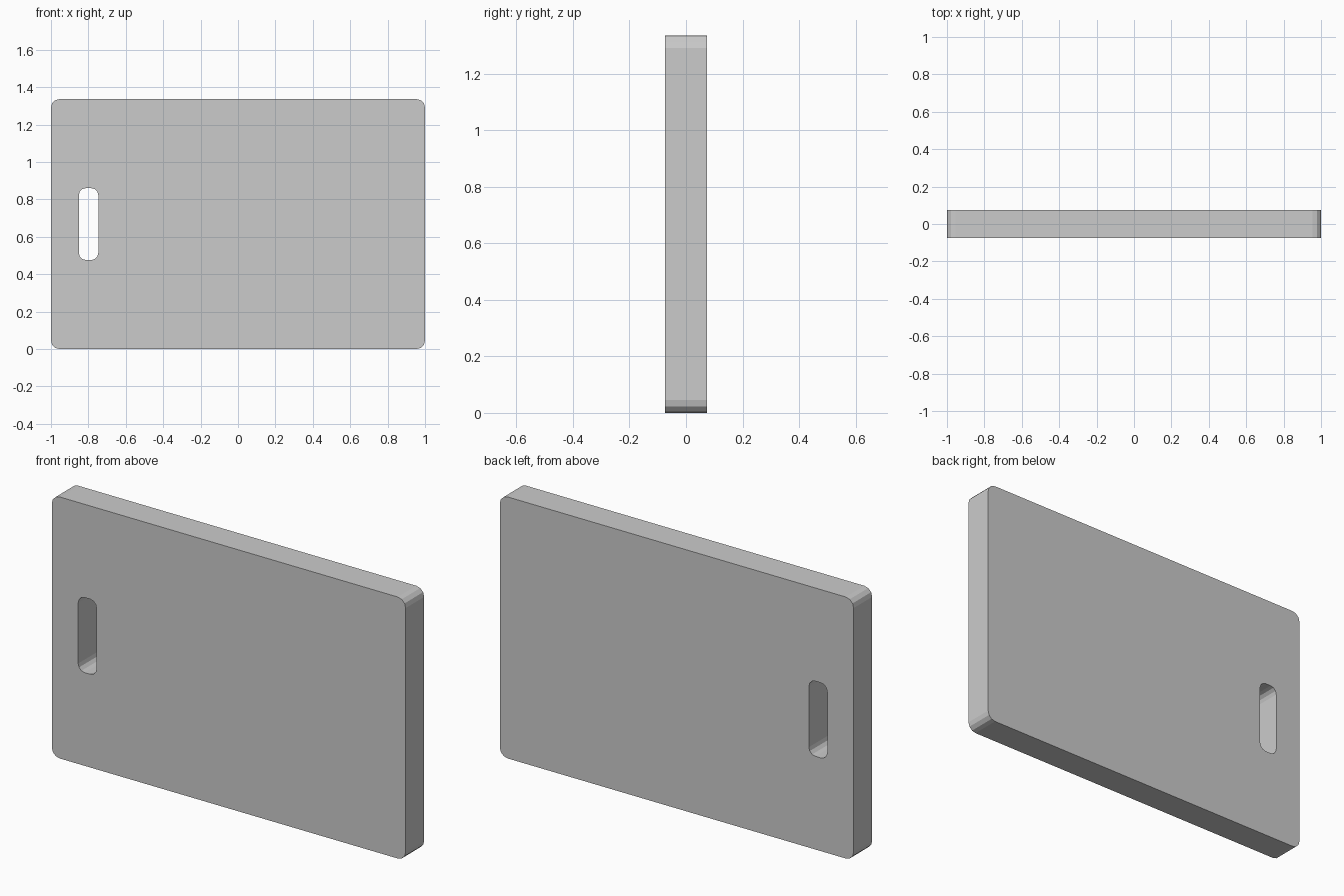
import bpy, bmesh
from math import sin, cos, pi

if "Cube" in bpy.data.objects:
    bpy.data.objects.remove(bpy.data.objects["Cube"])

HEIGHT, THICK = 1.336, 0.15


def rounded_rect(cx, cz, w, h, r, segs=3):
    """Points of a rounded rectangle in the x-z plane."""
    pts = []
    for i, (sx, sz) in enumerate([(1, 1), (-1, 1), (-1, -1), (1, -1)]):
        for k in range(segs + 1):
            a = (i + k / segs) * pi / 2
            pts.append((cx + sx * (w / 2 - r) + r * cos(a),
                        cz + sz * (h / 2 - r) + r * sin(a)))
    return pts


outer = rounded_rect(0, HEIGHT / 2, 2.0, HEIGHT, 0.045)
slot = rounded_rect(-0.799, HEIGHT / 2, 0.104, 0.384, 0.037)

# Front face: outline with the handle slot left open
bm = bmesh.new()
edges = []
for loop in (outer, slot):
    vs = [bm.verts.new((x, -THICK / 2, z)) for x, z in loop]
    edges += [bm.edges.new((vs[i - 1], vs[i])) for i in range(len(vs))]
bmesh.ops.triangle_fill(bm, edges=edges, use_beauty=True, normal=(0, -1, 0))

# Thickness: extrude to the back, keeping the front face
ext = bmesh.ops.extrude_face_region(bm, geom=bm.faces[:], use_keep_orig=True)
back = [g for g in ext["geom"] if isinstance(g, bmesh.types.BMVert)]
bmesh.ops.translate(bm, verts=back, vec=(0, THICK, 0))
bmesh.ops.recalc_face_normals(bm, faces=bm.faces[:])

mesh = bpy.data.meshes.new("cutting_board")
bm.to_mesh(mesh)
bm.free()
board = bpy.data.objects.new("cutting_board", mesh)
bpy.context.collection.objects.link(board)
